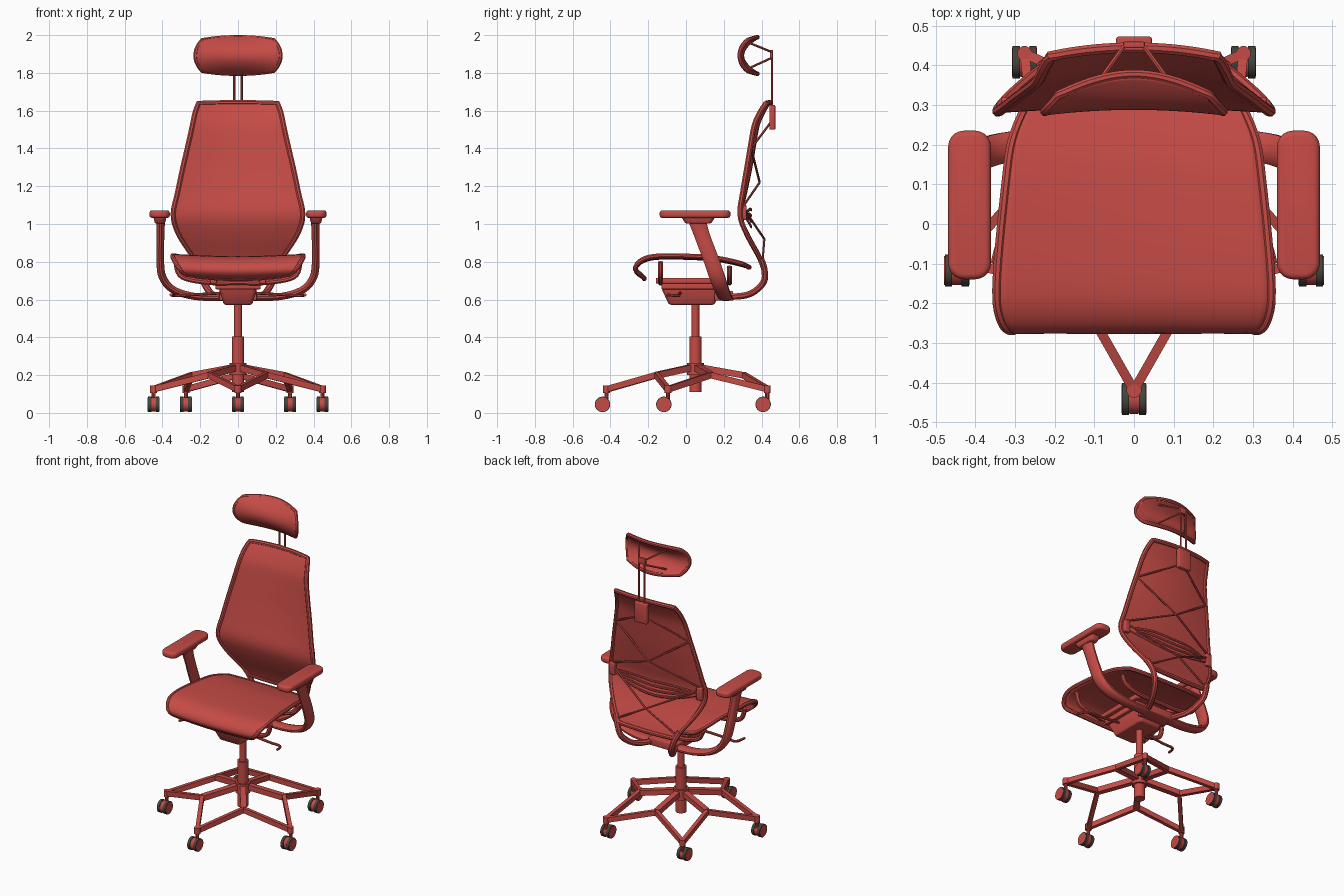
import bpy, bmesh, math
from mathutils import Vector

if "Cube" in bpy.data.objects:
    bpy.data.objects.remove(bpy.data.objects["Cube"], do_unlink=True)

X, Y, Z = Vector((1, 0, 0)), Vector((0, 1, 0)), Vector((0, 0, 1))
parts = []


def material(name, rgb):
    m = bpy.data.materials.new(name)
    m.use_nodes = True
    m.diffuse_color = (*rgb, 1)
    m.node_tree.nodes["Principled BSDF"].inputs["Base Color"].default_value = (*rgb, 1)
    return m


RED = material("warm red", (0.56, 0.07, 0.06))
DARK = material("dark grey", (0.06, 0.06, 0.05))


def finish(name, bm, mat=RED):
    bmesh.ops.recalc_face_normals(bm, faces=bm.faces)
    mesh = bpy.data.meshes.new(name)
    bm.to_mesh(mesh)
    bm.free()
    mesh.materials.append(mat)
    ob = bpy.data.objects.new(name, mesh)
    bpy.context.collection.objects.link(ob)
    parts.append(ob)
    return ob


def blend(rows, t):
    """Catmull-Rom through rows, t from 0 to 1."""
    n = len(rows) - 1
    i = min(int(t * n), n - 1)
    f = t * n - i
    p = [Vector(rows[min(max(j, 0), n)]) for j in range(i - 1, i + 3)]
    return 0.5 * (2 * p[1] + (p[2] - p[0]) * f + (2 * p[0] - 5 * p[1] + 4 * p[2] - p[3]) * f ** 2
                  + (3 * p[1] - p[0] - 3 * p[2] + p[3]) * f ** 3)


def smooth(pts, steps=20):
    return [blend(pts, i / steps) for i in range(steps + 1)]


def sweep(name, pts, a, b=None, sides=8, ref=Z, closed=False, mat=RED):
    """Tube along pts; an optional fourth value scales the section."""
    b = b or a
    pts = [Vector(p) for p in pts]
    pos = [p.to_3d() for p in pts]
    n = len(pts)
    bm = bmesh.new()
    rings = []
    for i, p in enumerate(pos):
        if closed:
            t = pos[(i + 1) % n] - pos[i - 1]
        else:
            t = pos[min(i + 1, n - 1)] - pos[max(i - 1, 0)]
        s = t.cross(ref).normalized()
        up = s.cross(t).normalized()
        k = (pts[i][3] if len(pts[i]) > 3 else 1) * (1.414 if sides == 4 else 1)
        ang = [2 * math.pi * (j + 0.5) / sides for j in range(sides)]
        rings.append([bm.verts.new(p + s * (a * k * math.cos(q)) + up * (b * k * math.sin(q))) for q in ang])
    for i in range(n if closed else n - 1):
        r0, r1 = rings[i], rings[(i + 1) % n]
        for j in range(sides):
            bm.faces.new((r0[j], r0[(j + 1) % sides], r1[(j + 1) % sides], r1[j]))
    if not closed:
        bm.faces.new(rings[0])
        bm.faces.new(rings[-1])
    return finish(name, bm, mat)


def box(name, centre, size, bevel=0.006, plan=0.0, taper=1.0):
    bm = bmesh.new()
    bmesh.ops.create_cube(bm, size=1)
    for v in bm.verts:
        k = taper if v.co.z < 0 else 1
        v.co = Vector((v.co.x * size[0] * k, v.co.y * size[1] * k, v.co.z * size[2])) + Vector(centre)
    if plan:
        up = [e for e in bm.edges if abs((e.verts[0].co - e.verts[1].co).z) > 1e-4]
        bmesh.ops.bevel(bm, geom=up, offset=plan, segments=5, profile=0.5, affect='EDGES')
    edges = [e for e in bm.edges if e.calc_face_angle(0) > 0.6]
    bmesh.ops.bevel(bm, geom=edges, offset=bevel, segments=3, profile=0.5, affect='EDGES')
    return finish(name, bm)


def panel(name, f, k, thick, rim, ref, n=28):
    """Curved sheet f(u, v) with rounded corners and a tube around its edge."""
    def g(i, j):
        u, v = 2 * i / n - 1, 2 * j / n - 1
        return Vector(f(u * math.sqrt(1 - k * v * v / 2), v * math.sqrt(1 - k * u * u / 2)))
    bm = bmesh.new()
    vs = [[bm.verts.new(g(i, j)) for j in range(n + 1)] for i in range(n + 1)]
    for i in range(n):
        for j in range(n):
            bm.faces.new((vs[i][j], vs[i + 1][j], vs[i + 1][j + 1], vs[i][j + 1]))
    ob = finish(name, bm)
    mod = ob.modifiers.new("thickness", 'SOLIDIFY')
    mod.thickness, mod.offset = thick, 0
    r = range(n)
    edge = ([g(i, 0) for i in r] + [g(n, j) for j in r]
            + [g(n - i, n) for i in r] + [g(0, n - j) for j in r])
    sweep(name + "_rim", edge, rim, ref=ref, closed=True)


# Five-armed base: spokes to junctions, each forking to two casters
AXIS = Vector((0, 0.05, 0))


def polar(deg, r, z):
    a = math.radians(deg)
    return AXIS + Vector((r * math.sin(a), -r * math.cos(a), z))


for i in range(5):
    tip, joint = polar(72 * i, 0.47, 0.125), polar(72 * i + 36, 0.25, 0.2)
    sweep("base_spoke", [polar(72 * i + 36, 0.01, 0.243), joint], 0.018, 0.017, 4)
    for d in (36, -36):
        sweep("base_fork", [polar(72 * i + d, 0.255, 0.2), tip], 0.012, 0.016, 4)
    sweep("base_tip", [tip - Z * 0.02, tip + Z * 0.02], 0.019, sides=12, ref=Y)
    # Twin-wheel caster trailing behind its stem
    c = tip + Vector((0, -0.022, 0))
    c.z = 0.045
    sweep("caster_stem", [tip - Z * 0.07, tip], 0.011, sides=10, ref=Y)
    sweep("caster_hood", [c - X * 0.01, c + X * 0.01], 0.038, sides=16)
    for s in (1, -1):
        sweep("caster_tyre", [c + X * s * 0.012, c + X * s * 0.03], 0.041, sides=20, mat=DARK)
        sweep("caster_face", [c + X * s * 0.01, c + X * s * 0.032], 0.037, sides=20)

# Gas column
for name, z0, z1, r in (("hub", 0.2, 0.265, 0.045), ("column_sleeve", 0.11, 0.405, 0.033),
                        ("column_rod", 0.4, 0.6, 0.021)):
    sweep(name, [AXIS + Z * z0, AXIS + Z * z1], r, sides=20, ref=Y)

# Tilt mechanism under the seat
box("mechanism_housing", (0, 0.03, 0.615), (0.2, 0.32, 0.085), 0.01, 0.02, 0.75)
box("mechanism_plate", (0, 0.02, 0.672), (0.24, 0.3, 0.035))
box("mechanism_rear", (0, 0.2, 0.62), (0.2, 0.1, 0.05))
for s in (1, -1):
    box("seat_rail", (s * 0.13, 0.02, 0.7), (0.035, 0.36, 0.03))
    sweep("lever", smooth([(s * 0.08, -0.03, 0.635), (s * 0.25, -0.04, 0.625), (s * 0.33, -0.04, 0.62),
                           (s * 0.355, -0.1, 0.625)]), 0.008)
for y, top, wide in ((-0.135, 0.8, 0.33), (0.23, 0.775, 0.28)):
    bow = [(wide, y, top), (wide * 0.9, y, 0.72), (0.15, y, 0.69), (0, y, 0.69)]
    bow += [(-x, q, z) for x, q, z in bow[-2::-1]]
    sweep("seat_bow", smooth(bow, 36), 0.014, ref=Y)

# Seat: sheet with a front lip curling under; rows hold y, z, half width
SEAT = [(-0.22, 0.71, 0.31), (-0.268, 0.75, 0.335), (-0.235, 0.797, 0.345), (-0.14, 0.82, 0.345),
        (0.1, 0.815, 0.33), (0.23, 0.797, 0.33), (0.335, 0.77, 0.31)]


def seat_shape(u, v):
    y, z, w = blend(SEAT, (v + 1) / 2)
    return u * w, y, z + 0.012 * u * u


panel("seat", seat_shape, 0.55, 0.018, 0.013, Z)

# Backrest: rows hold z, half width, edge y, depth of the hollow
BACK = [(0.77, 0.2, 0.41, 0.0), (0.83, 0.245, 0.385, 0.0), (0.95, 0.32, 0.32, 0.005),
        (1.05, 0.345, 0.285, 0.012), (1.17, 0.32, 0.3, 0.02), (1.29, 0.295, 0.32, 0.025),
        (1.41, 0.268, 0.34, 0.025), (1.52, 0.245, 0.36, 0.025), (1.59, 0.232, 0.39, 0.025),
        (1.643, 0.215, 0.425, 0.02)]


def back_shape(u, v):
    z, w, y, d = blend(BACK, (v + 1) / 2)
    return u * w, y + d * (1 - u * u), z


panel("backrest", back_shape, 0.12, 0.01, 0.014, Y, 36)

# Web of thin braces, lumbar bands and clips behind the backrest
upper, lower, bracket = (0, 0.39, 1.22), (0, 0.415, 0.92), (0, 0.45, 1.54)
for s in (1, -1):
    high, clip, low = (s * 0.265, 0.345, 1.4), (s * 0.335, 0.3, 1.09), (s * 0.21, 0.405, 0.8)
    for a, b in ((bracket, high), (high, upper), (upper, clip), (clip, lower), (lower, low)):
        sweep("back_brace", [a, b], 0.006, sides=6)
    box("lumbar_clip", (s * 0.315, 0.305, 1.06), (0.04, 0.03, 0.08))
    # Curved arm joining the backrest to the mechanism
    sweep("back_support", smooth([(s * 0.23, 0.395, 0.82), (s * 0.205, 0.415, 0.76), (s * 0.18, 0.41, 0.69),
                                  (s * 0.14, 0.34, 0.63), (s * 0.09, 0.24, 0.615), (s * 0.07, 0.15, 0.62)]),
          0.018, ref=X)
for h in (-0.045, -0.015, 0.015, 0.045):
    sweep("lumbar_band", smooth([(-0.31, 0.305, 1.05), (-0.16, 0.335, 1.04 + h * 0.8), (0, 0.345, 1.03 + h),
                                 (0.16, 0.335, 1.04 + h * 0.8), (0.31, 0.305, 1.05)]), 0.005, 0.009, 6)

# Headrest with its rods and struts
def head_shape(u, v):
    return 0.225 * u, 0.298 - 0.014 * u * u + 0.08 * v * v * (1 - 0.45 * u * u), 1.892 + 0.097 * v


panel("headrest", head_shape, 0.6, 0.02, 0.012, Y)
box("headrest_bracket", (0, 0.457, 1.565), (0.09, 0.032, 0.13))
box("headrest_joint", (0, 0.452, 1.9), (0.055, 0.016, 0.04), 0.004)
for s in (1, -1):
    sweep("headrest_rod", [(s * 0.02, 0.455, 1.5), (s * 0.02, 0.455, 1.92)], 0.006, ref=Y)
    for z0, z1 in ((1.91, 1.955), (1.88, 1.83)):
        sweep("headrest_strut", [(s * 0.02, 0.455, z0), (s * 0.1, 0.345, z1)], 0.006, sides=6)

# Armrests: pad, bracket and one flattened curving post
for s in (1, -1):
    box("arm_pad", (s * 0.415, 0.048, 1.052), (0.108, 0.375, 0.04), 0.014, 0.04)
    box("arm_bracket", (s * 0.413, 0.065, 1.02), (0.07, 0.18, 0.035), 0.008, 0.02, 0.75)
    sweep("arm_post", smooth([(s * 0.41, 0.06, 1.02, 1.15), (s * 0.41, 0.085, 0.94, 1), (s * 0.412, 0.13, 0.82, 1),
                              (s * 0.4, 0.165, 0.72, 1), (s * 0.34, 0.19, 0.65, 0.95), (s * 0.22, 0.205, 0.615, 0.9),
                              (s * 0.08, 0.21, 0.61, 0.9)], 28), 0.021, 0.042, 12, Y)

# Smooth shading with crisp edges
bpy.ops.object.select_all(action='DESELECT')
for ob in parts:
    ob.select_set(True)
bpy.context.view_layer.objects.active = parts[0]
bpy.ops.object.shade_smooth_by_angle(angle=math.radians(35))
